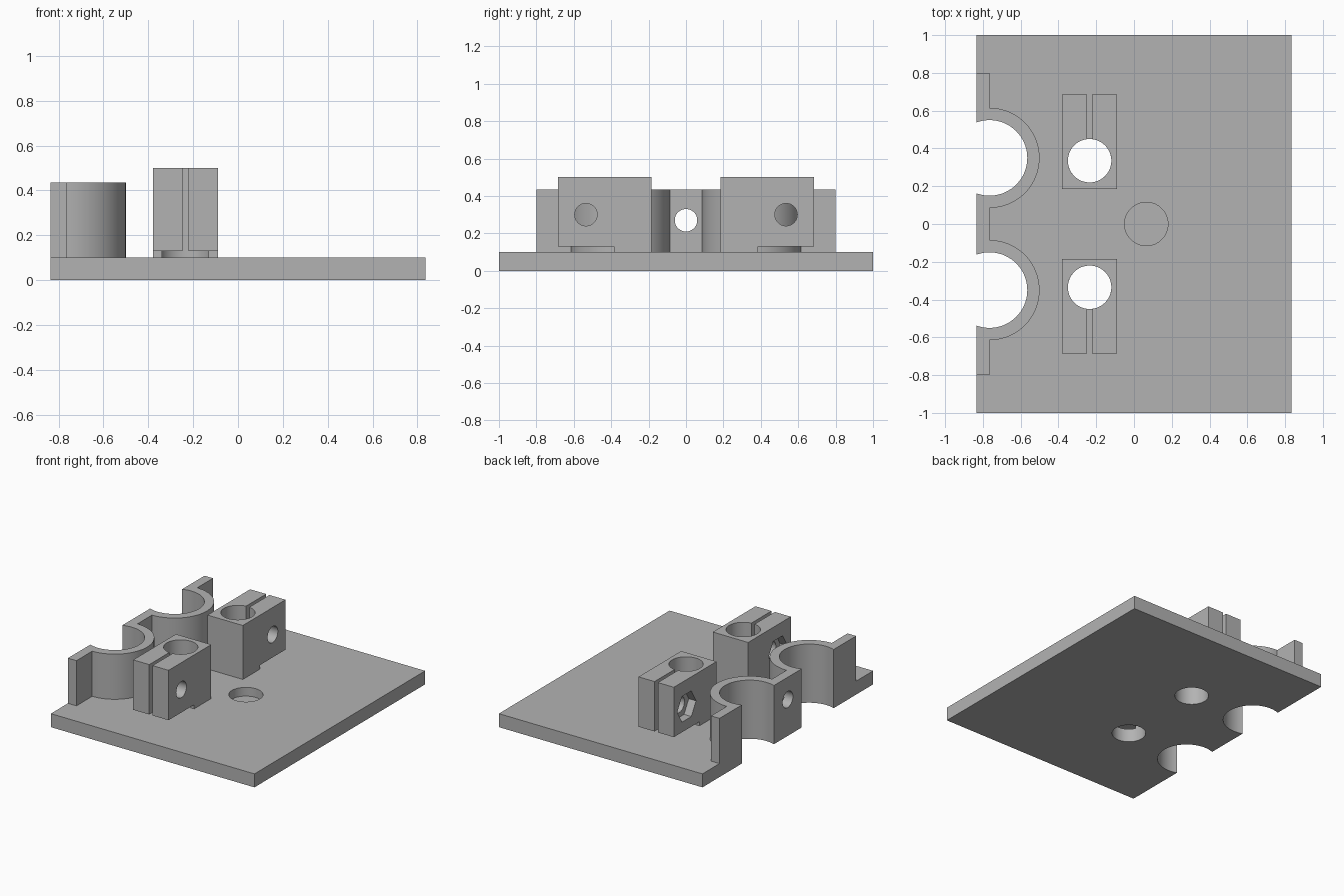
import bpy, bmesh
from math import radians, degrees, acos, asin, cos, sin
from mathutils import Matrix

cube = bpy.data.objects.get("Cube")
if cube:
    bpy.data.objects.remove(cube, do_unlink=True)

grey = bpy.data.materials.new("plain_grey")
grey.use_nodes = True
grey.diffuse_color = (0.45, 0.45, 0.45, 1)
grey.node_tree.nodes["Principled BSDF"].inputs["Base Color"].default_value = grey.diffuse_color

BACK_X = 0.835        # half width of the plate
PLATE_TOP = 0.1
WALL_X = -0.765       # front of the mounting flanges, also the saddle axis
SADDLE_Y = 0.35
SADDLE_R, SADDLE_OUT = 0.2, 0.265
ROD_X, ROD_Y, ROD_R = -0.235, 0.335, 0.115
SCREW_R = 0.06


def add_object(name, bm):
    bmesh.ops.recalc_face_normals(bm, faces=bm.faces)
    mesh = bpy.data.meshes.new(name)
    bm.to_mesh(mesh)
    bm.free()
    mesh.materials.append(grey)
    obj = bpy.data.objects.new(name, mesh)
    bpy.context.collection.objects.link(obj)
    return obj


def arc(cx, cy, r, start, end, steps=48):
    angles = [radians(start + (end - start) * i / steps) for i in range(steps + 1)]
    return [(cx + r * cos(a), cy + r * sin(a)) for a in angles]


def extrude(name, outline, z0, z1):
    bm = bmesh.new()
    face = bm.faces.new([bm.verts.new((x, y, z0)) for x, y in outline])
    new = bmesh.ops.extrude_face_region(bm, geom=[face])["geom"]
    top = [v for v in new if isinstance(v, bmesh.types.BMVert)]
    bmesh.ops.translate(bm, verts=top, vec=(0, 0, z1 - z0))
    return add_object(name, bm)


def cylinder(name, centre, r, length, axis="Z", sides=64):
    bm = bmesh.new()
    turn = Matrix.Rotation(radians(90), 4, "Y") if axis == "X" else Matrix()
    bmesh.ops.create_cone(bm, cap_ends=True, segments=sides, radius1=r, radius2=r,
                          depth=length, matrix=Matrix.Translation(centre) @ turn)
    return add_object(name, bm)


def finish(obj, cutters, mirror=False):
    """Cut, optionally mirror front to back, bake the modifiers and smooth."""
    for cutter in cutters:
        cutter.hide_render = True
        mod = obj.modifiers.new("cut", "BOOLEAN")
        mod.operation, mod.solver, mod.object = "DIFFERENCE", "EXACT", cutter
    if mirror:
        mod = obj.modifiers.new("mirror", "MIRROR")
        mod.use_axis = (False, True, False)
        mod.use_mirror_merge = False
    bpy.context.view_layer.update()
    baked = bpy.data.meshes.new_from_object(obj.evaluated_get(bpy.context.evaluated_depsgraph_get()))
    obj.modifiers.clear()
    obj.data = baked
    for cutter in cutters:
        bpy.data.objects.remove(cutter, do_unlink=True)
    bpy.ops.object.select_all(action="DESELECT")
    obj.select_set(True)
    bpy.context.view_layer.objects.active = obj
    bpy.ops.object.shade_smooth_by_angle(angle=radians(30))


# Open saddle arcs, shared by the plate edge and the bearing holder
open_angle = degrees(acos((-BACK_X - WALL_X) / SADDLE_R))
bites = []
for side in (-1, 1):
    bites += arc(WALL_X, side * SADDLE_Y, SADDLE_R, -open_angle, open_angle)

# Base plate with two rod holes and a blind round recess
plate = extrude("base_plate", [(-BACK_X, 1), (BACK_X, 1), (BACK_X, -1), (-BACK_X, -1)] + bites,
                0, PLATE_TOP)
finish(plate, [cylinder("rod_hole", (ROD_X, s * ROD_Y, 0), ROD_R, 1) for s in (-1, 1)]
       + [cylinder("recess", (0.065, 0, 0.235), ROD_R, 0.4)])

# Double bearing holder: flanges and two half-round saddles
outline = [(-BACK_X, 0.8), (WALL_X, 0.8)]
for side in (1, -1):
    outline += arc(WALL_X, side * SADDLE_Y, SADDLE_OUT, 90, -90)
outline += [(WALL_X, -0.8), (-BACK_X, -0.8)] + bites
holder = extrude("bearing_holder", outline, PLATE_TOP, 0.435)
finish(holder, [cylinder("strap_hole", (-0.8, 0, 0.27), SCREW_R, 0.3, "X")])

# Split rod clamps: keyhole outline, undercut, clamp screw hole and nut pocket
slit = 0.0135
gap = degrees(asin(slit / ROD_R))
outline = [(ROD_X - slit, 0.685), (-0.38, 0.685), (-0.38, 0.185), (-0.09, 0.185),
           (-0.09, 0.685), (ROD_X + slit, 0.685)]
outline += arc(ROD_X, ROD_Y, ROD_R, 90 - gap, 90 + gap - 360, 64)
clamp = extrude("rod_clamps", outline, PLATE_TOP, 0.5)
undercut = extrude("undercut", [(-0.5, 0.385), (0, 0.385), (0, 0.8), (-0.5, 0.8)], 0.05, 0.13)
screw = cylinder("screw_hole", (ROD_X, 0.535, 0.3), SCREW_R, 0.5, "X", 48)
nut = cylinder("nut_pocket", (-0.38, 0.535, 0.3), 0.11, 0.12, "X", 6)
finish(clamp, [undercut, screw, nut], mirror=True)
